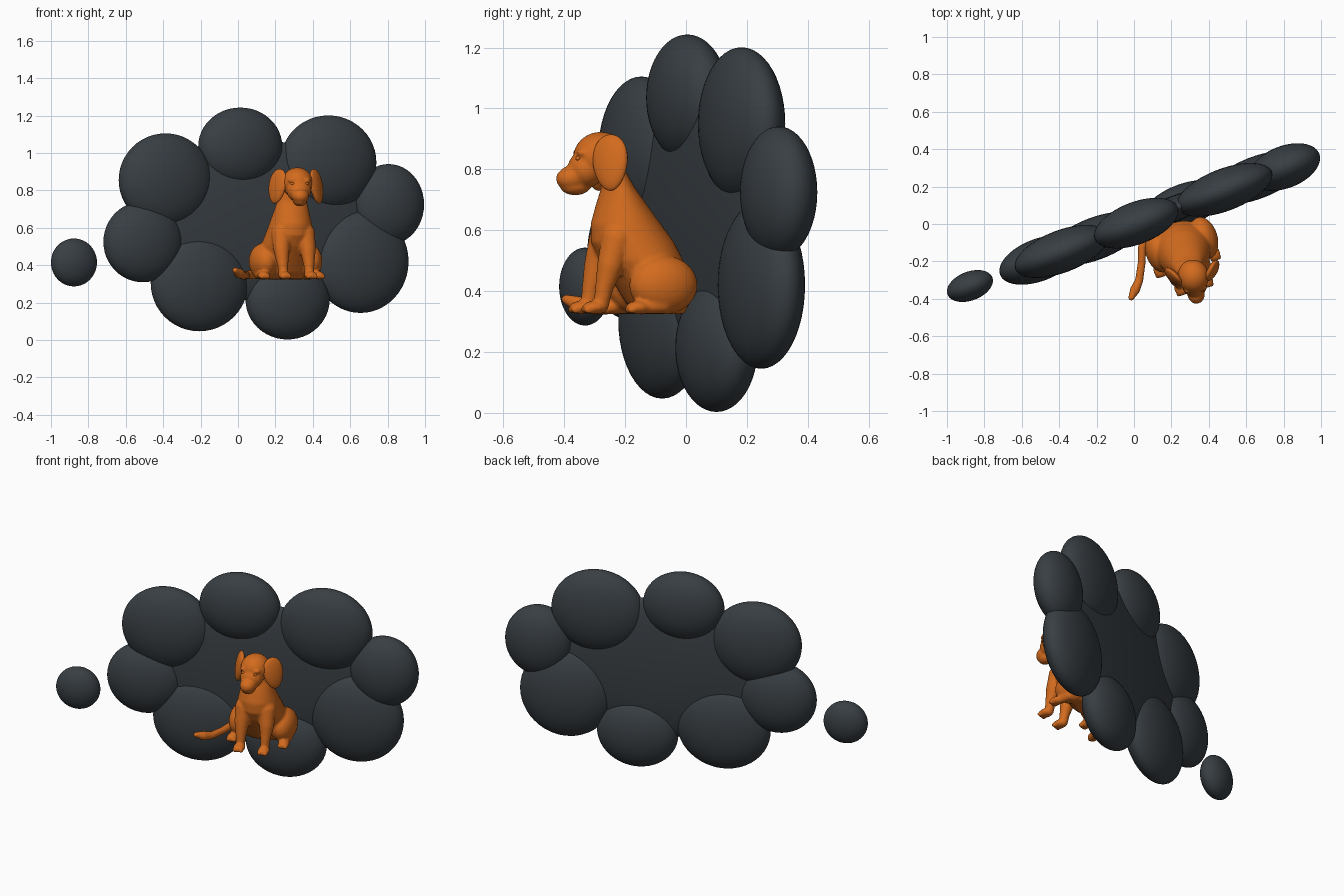
import bpy, bmesh, math
from mathutils import Matrix, Vector

cube = bpy.data.objects.get("Cube")
if cube:
    bpy.data.objects.remove(cube, do_unlink=True)


def material(name, rgb):
    m = bpy.data.materials.new(name)
    m.use_nodes = True
    m.diffuse_color = (*rgb, 1)
    bsdf = next(n for n in m.node_tree.nodes if n.type == 'BSDF_PRINCIPLED')
    bsdf.inputs["Base Color"].default_value = (*rgb, 1)
    return m


SLATE = material("slate grey", (0.040, 0.049, 0.057))
ORANGE = material("orange", (0.65, 0.147, 0.013))


def finish(bm, name, mat, matrix=Matrix(), voxel=0):
    bmesh.ops.recalc_face_normals(bm, faces=bm.faces)
    for f in bm.faces:
        f.smooth = True
    me = bpy.data.meshes.new(name)
    bm.to_mesh(me)
    bm.free()
    me.materials.append(mat)
    ob = bpy.data.objects.new(name, me)
    ob.matrix_world = matrix
    bpy.context.collection.objects.link(ob)
    if voxel:  # fuse overlapping forms into one soft skin
        r = ob.modifiers.new("fuse", 'REMESH')
        r.mode = 'VOXEL'
        r.voxel_size = voxel
        r.use_smooth_shade = True
        s = ob.modifiers.new("soften", 'SMOOTH')
        s.factor = 0.5
        s.iterations = 4


def ball(bm, centre, radii, rot=Matrix(), seg=32):
    bmesh.ops.create_uvsphere(
        bm, u_segments=seg, v_segments=seg // 2, radius=1,
        matrix=Matrix.Translation(centre) @ rot @ Matrix.Diagonal((*radii, 1)))


def loft(bm, rings):
    """Skin a list of vertex rings and cap both ends."""
    rings = [[bm.verts.new(p) for p in r] for r in rings]
    n = len(rings[0])
    for a, b in zip(rings, rings[1:]):
        for i in range(n):
            bm.faces.new((a[i], a[(i + 1) % n], b[(i + 1) % n], b[i]))
    bm.faces.new(rings[0][::-1])
    bm.faces.new(rings[-1])


def limb(bm, pts, n=16):
    """Tapered tube through (x, y, z, radius) points with round ends."""
    ps = [Vector(p[:3]) for p in pts]
    rings = []
    for i, p in enumerate(ps):
        t = ps[min(i + 1, len(ps) - 1)] - ps[max(i - 1, 0)]
        q = t.to_track_quat('Z', 'Y')
        rings.append([p + q @ Vector((math.cos(a), math.sin(a), 0)) * pts[i][3]
                      for a in (2 * math.pi * k / n for k in range(n))])
    loft(bm, rings)
    for p in (pts[0], pts[-1]):
        ball(bm, p[:3], (p[3],) * 3, seg=16)


# Cloud: flattened lobes around a thin middle, set on a slanted plane
SLOPE, TILT = 0.378, math.radians(21)


def puff(name, x, z, half_w, half_h, thick=0.113):
    a = math.sqrt(half_w ** 2 - (thick * math.sin(TILT)) ** 2) / math.cos(TILT)
    bm = bmesh.new()
    ball(bm, (0, 0, 0), (a, thick, half_h), seg=48)
    finish(bm, name, SLATE,
           Matrix.Translation((x, SLOPE * x, z)) @ Matrix.Rotation(TILT, 4, 'Z'))


puff("cloud_middle", 0.10, 0.64, 0.60, 0.43, 0.07)
for name, x, z, w, h in (
        ("top", 0.012, 1.035, 0.225, 0.208),
        ("upper_right", -0.388, 0.855, 0.25, 0.25),
        ("right", -0.508, 0.525, 0.212, 0.216),
        ("lower_right", -0.207, 0.305, 0.26, 0.258),
        ("bottom", 0.265, 0.215, 0.225, 0.212),
        ("lower_left", 0.655, 0.42, 0.257, 0.275),
        ("left", 0.805, 0.725, 0.19, 0.216),
        ("upper_left", 0.483, 0.95, 0.257, 0.251)):
    puff("cloud_lobe_" + name, x, z, w, h)
puff("small_bubble", -0.877, 0.415, 0.123, 0.128, 0.077)

# Dog body: sections as (height, front, back, half width)
body_matrix = Matrix.Translation((0.26, -0.13, 0)) @ Matrix.Rotation(math.radians(17), 4, 'Z')
sections = ((0.325, -0.02, 0.12, 0.12), (0.36, -0.06, 0.14, 0.145),
            (0.42, -0.10, 0.145, 0.152), (0.50, -0.155, 0.12, 0.146),
            (0.56, -0.185, 0.09, 0.13), (0.62, -0.187, 0.045, 0.115),
            (0.68, -0.17, 0.0, 0.098), (0.74, -0.15, -0.045, 0.082),
            (0.80, -0.15, -0.08, 0.07), (0.85, -0.15, -0.10, 0.055))
bm = bmesh.new()
loft(bm, [[(w * math.cos(a), (f + b) / 2 + (b - f) / 2 * math.sin(a), z)
           for a in (2 * math.pi * k / 32 for k in range(32))]
          for z, f, b, w in sections])
for s in (-1, 1):
    # Haunch and hind foot
    ball(bm, (s * 0.125, 0.02, 0.42), (0.073, 0.115, 0.097))
    limb(bm, [(s * 0.15, 0.01, 0.357, 0.032), (s * 0.152, -0.055, 0.347, 0.023)])
    ball(bm, (s * 0.153, -0.075, 0.346), (0.032, 0.042, 0.022))
    # Front leg and paw
    limb(bm, [(s * 0.066, -0.12, 0.57, 0.055), (s * 0.074, -0.148, 0.48, 0.043),
              (s * 0.073, -0.17, 0.40, 0.029), (s * 0.072, -0.178, 0.35, 0.025)])
    ball(bm, (s * 0.073, -0.2, 0.346), (0.034, 0.042, 0.022))
    for toe in (-1, 0, 1):
        ball(bm, (s * 0.073 + toe * 0.02, -0.225, 0.339), (0.012, 0.018, 0.014), seg=12)
        ball(bm, (s * 0.153 + toe * 0.019, -0.1, 0.339), (0.012, 0.018, 0.014), seg=12)
finish(bm, "dog_body", ORANGE, body_matrix, 0.007)

# Tail curling forward round the right haunch
bm = bmesh.new()
limb(bm, [(-0.02, 0.125, 0.352, 0.026), (-0.143, 0.13, 0.35, 0.025),
          (-0.205, 0.07, 0.347, 0.023), (-0.232, -0.01, 0.345, 0.021),
          (-0.272, -0.095, 0.345, 0.022), (-0.31, -0.14, 0.357, 0.027),
          (-0.34, -0.172, 0.373, 0.016)])
finish(bm, "dog_tail", ORANGE, body_matrix, 0.006)

# Head with muzzle, jaw, nose and brows
head_matrix = Matrix.Translation((0.318, -0.285, 0.84)) @ Matrix.Rotation(math.radians(9), 4, 'Z')
bm = bmesh.new()
ball(bm, (0, 0.005, 0), (0.083, 0.09, 0.083))
ball(bm, (0, -0.045, -0.04), (0.066, 0.06, 0.062))
ball(bm, (0, -0.088, -0.068), (0.047, 0.055, 0.042), Matrix.Rotation(0.2, 4, 'X'))
ball(bm, (0, -0.08, -0.095), (0.038, 0.05, 0.03))
ball(bm, (0, -0.13, -0.062), (0.017, 0.013, 0.013), seg=16)
for s in (-1, 1):
    ball(bm, (s * 0.038, -0.062, 0.014), (0.024, 0.02, 0.014), seg=16)
finish(bm, "dog_head", ORANGE, head_matrix, 0.006)

for s, side in ((-1, "right"), (1, "left")):
    bm = bmesh.new()
    ball(bm, (s * 0.037, -0.076, -0.004), (0.012, 0.009, 0.008), seg=16)
    finish(bm, "dog_eye_" + side, ORANGE, head_matrix)
    # Floppy ear: broad flattened drop, turned outward and hung from the crown
    bm = bmesh.new()
    ball(bm, (0, 0, 0), (0.024, 0.062, 0.094))
    for v in bm.verts:
        v.co.y *= 1 + 1.5 * v.co.z
    finish(bm, "dog_ear_" + side, ORANGE,
           head_matrix @ Matrix.Translation((s * 0.106, 0.02, -0.018))
           @ Matrix.Rotation(-s * 0.18, 4, 'Y') @ Matrix.Rotation(-s * 0.6, 4, 'Z'))
